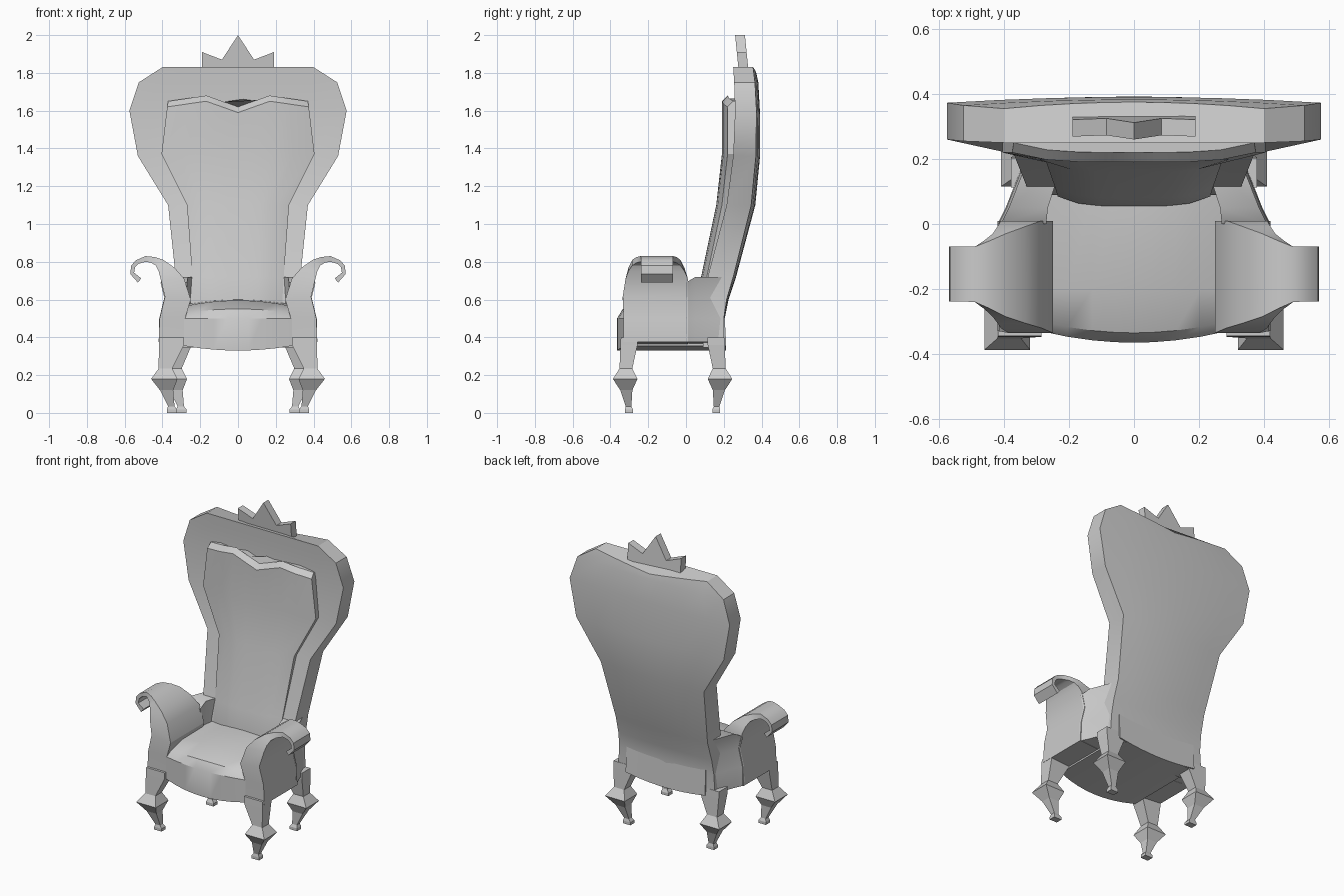
import bpy, bmesh

if "Cube" in bpy.data.objects:
    bpy.data.objects.remove(bpy.data.objects["Cube"])


def loft(name, rings, mirror=False, smooth=True):
    """Skin a list of equal-length closed rings and cap both ends."""
    bm = bmesh.new()
    vs = [[bm.verts.new(p) for p in r] for r in rings]
    n = len(rings[0])
    for a, b in zip(vs, vs[1:]):
        for i in range(n):
            j = (i + 1) % n
            bm.faces.new((a[i], a[j], b[j], b[i]))
    bm.faces.new(vs[0])
    bm.faces.new(vs[-1])
    bmesh.ops.recalc_face_normals(bm, faces=bm.faces)
    me = bpy.data.meshes.new(name)
    bm.to_mesh(me)
    bm.free()
    ob = bpy.data.objects.new(name, me)
    bpy.context.collection.objects.link(ob)
    if mirror:
        m = ob.modifiers.new("Mirror", 'MIRROR')
        m.use_mirror_merge = False
    if smooth:
        bpy.ops.object.select_all(action='DESELECT')
        ob.select_set(True)
        bpy.context.view_layer.objects.active = ob
        bpy.ops.object.shade_smooth_by_angle(angle=0.55)
    return ob


COLS = [-1, -.72, -.45, -.2, 0, .2, .45, .72, 1]

# Seat: bowed front apron with a domed cushion, lofted across x
rings = []
for u in COLS:
    x, q = .285 * u, u * u
    yf, zb, zt = -.365 + .035 * q, .33 + .025 * q, .6 - .03 * q
    rings.append([(x, yf, zb), (x, yf, .5), (x, yf + .03, .55 - .02 * q),
                  (x, -.2, zt - .005), (x, .08, zt), (x, .2, .6), (x, .213, zb)])
loft("seat", rings)

# Backrest frame: z, half width, front y, back edge y, back bulge
rows = [(.345, .35, .09, .2, .01), (.5, .34, .085, .2, .005), (.6, .335, .09, .215, .01),
        (.72, .33, .115, .25, .015), (1.1, .37, .215, .345, .022),
        (1.36, .53, .25, .37, .022), (1.6, .575, .26, .373, .018),
        (1.75, .525, .255, .365, .018), (1.83, .4, .25, .355, .02)]
rings = []
for z, w, yf, yb, bulge in rows:
    dip = .05 if z > 1.8 else 0
    ring = [(w * u, yf, z) for u in COLS]
    ring += [(w * u, yb + bulge * (1 - u * u), z - dip * (1 - abs(u))) for u in reversed(COLS)]
    rings.append(ring)
loft("backrest", rings)

# Padded back panel with a notched top
rows = [(.5, .23, .055), (.6, .235, .055), (.72, .242, .08), (1.1, .27, .16),
        (1.37, .405, .19), (1.6, .375, .19), (None, .37, .22)]
rings = []
for z, w, y in rows:
    front, back = [], []
    for u in COLS:
        a = abs(u)
        top = 1.62 + .06 * a / .45 if a < .45 else 1.68 - .03 * (a - .45) / .55
        zz = top if z is None else (top - .03 if z == 1.6 else z)
        front.append((w * u, y + .03 * u ** 4, zz))
        back.append((w * u, y + .09, zz))
    rings.append(front + back[::-1])
loft("back_panel", rings)

# Pointed crest on top of the back
crest = [(-.19, 1.77), (-.19, 1.91), (-.085, 1.87), (0, 2), (.085, 1.87), (.19, 1.91), (.19, 1.77)]
loft("crest", [[(x, y - .1 * (z - 1.8), z) for x, z in crest] for y in (.28, .332)], smooth=False)

# Scrolled arms: inner x, z, outer x, z, front y, rear y
arm = [(.28, .365, .42, .375, -.33, .01), (.28, .5, .415, .5, -.33, .01),
       (.25, .6, .387, .615, -.335, .01), (.285, .71, .41, .71, -.32, .01),
       (.335, .768, .42, .75, -.305, -.008), (.395, .81, .435, .78, -.285, -.03),
       (.44, .825, .46, .795, -.262, -.05), (.49, .83, .49, .8, -.24, -.07),
       (.54, .808, .525, .79, -.238, -.07), (.566, .78, .545, .77, -.238, -.07),
       (.57, .735, .55, .742, -.238, -.07), (.53, .69, .512, .712, -.238, -.07)]
loft("arm", [[(a, f, b), (c, f, d), (c, r, d), (a, r, b)] for a, b, c, d, f, r in arm], mirror=True)

# Rear side walls joining the arms to the back
walls = []
for y, xi, xo, zt in [(.0, .27, .42, .69), (.05, .265, .395, .72), (.19, .22, .34, .72)]:
    walls.append([(xi, y, .365), (xo, y, .375), (xo - .003, y, .5), (xo - .03, y, .61),
                  (xo - .01, y, zt), (xi, y, zt)])
loft("rear_side", walls, mirror=True)

# Legs: z, centre x, y offset outward, half x, half y
leg = [(0, .35, -.02, .027, .021), (.018, .35, -.02, .027, .021), (.035, .353, -.018, .017, .015),
       (.12, .378, -.006, .035, .032), (.18, .39, 0, .07, .065), (.235, .384, -.004, .036, .034),
       (.36, .352, -.02, .067, .045), (.4, .352, -.022, .067, .045)]
for name, yc, s, dx in [("front_leg", -.322, -1, 0), ("back_leg", .18, 1, -.05)]:
    rings = []
    for z, cx, oy, hx, hy in leg:
        x, y = cx + dx, yc + s * oy
        if z > .3 and s > 0:
            x += .01
        rings.append([(x - hx, y - hy, z), (x + hx, y - hy, z), (x + hx, y + hy, z), (x - hx, y + hy, z)])
    loft(name, rings, mirror=True, smooth=False)
